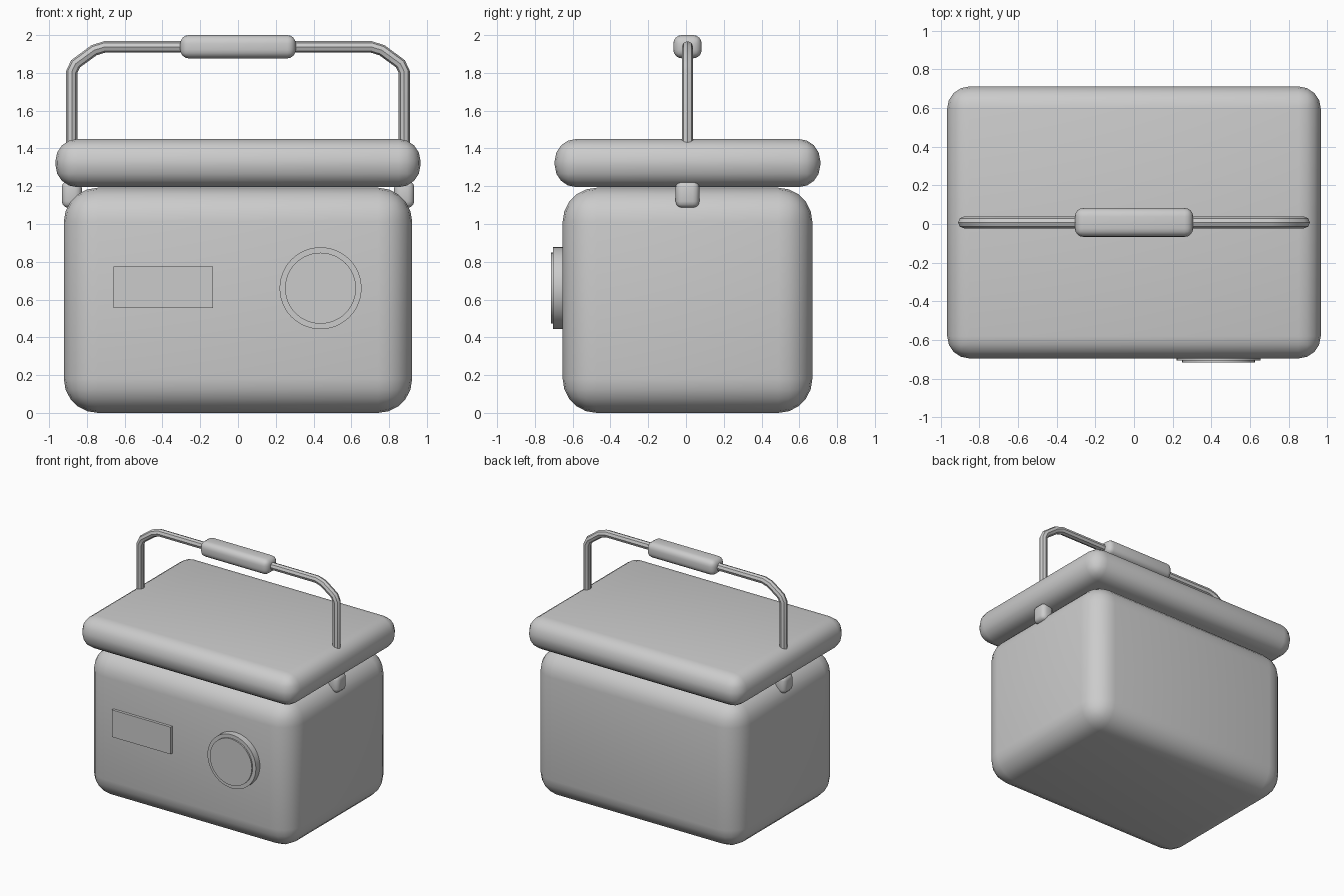
import bpy, math

if "Cube" in bpy.data.objects:
    bpy.data.objects.remove(bpy.data.objects["Cube"])

GREY = bpy.data.materials.new("plain_grey")
GREY.diffuse_color = (0.6, 0.6, 0.6, 1)
GREY.use_nodes = True
GREY.node_tree.nodes["Principled BSDF"].inputs["Base Color"].default_value = GREY.diffuse_color
CY = 0.008  # depth centre of the box, lid and handle


def finish(obj, name, bevel=0, segments=4, angle=60):
    """Name, colour, round and smooth one part."""
    obj.name = name
    obj.data.materials.append(GREY)
    bpy.ops.object.select_all(action='DESELECT')
    obj.select_set(True)
    bpy.context.view_layer.objects.active = obj
    if bevel:
        mod = obj.modifiers.new("rounding", 'BEVEL')
        mod.width, mod.segments, mod.limit_method = bevel, segments, 'NONE'
        bpy.ops.object.modifier_apply(modifier=mod.name)
    bpy.ops.object.shade_smooth_by_angle(angle=math.radians(angle))


def box(name, lo, hi, bevel=0, segments=4, angle=60):
    bpy.ops.mesh.primitive_cube_add(size=1, location=[(a + b) / 2 for a, b in zip(lo, hi)])
    obj = bpy.context.object
    obj.scale = [b - a for a, b in zip(lo, hi)]
    bpy.ops.object.transform_apply(location=False, rotation=False, scale=True)
    finish(obj, name, bevel, segments, angle)


def disc(name, radius, front, back):
    bpy.ops.mesh.primitive_cylinder_add(
        vertices=48, radius=radius, depth=back - front,
        location=(0.437, (front + back) / 2, 0.66), rotation=(math.pi / 2, 0, 0))
    finish(bpy.context.object, name, angle=30)


# Cooler box and lid
box("body", (-0.922, CY - 0.661, 0.0), (0.922, CY + 0.661, 1.192), 0.18, 5)
box("lid", (-0.966, CY - 0.703, 1.195), (0.966, CY + 0.703, 1.45), 0.115, 4)

# Front details
box("label_plate", (-0.66, -0.675, 0.555), (-0.132, -0.62, 0.775), angle=30)
disc("dial_rim", 0.217, -0.705, -0.62)
disc("dial_face", 0.188, -0.716, -0.62)

# Handle mounts on both sides
for side, word in ((-1, "left"), (1, "right")):
    x = 0.88 * side
    box(word + "_handle_mount", (x - 0.053, CY - 0.063, 1.085), (x + 0.053, CY + 0.063, 1.228), 0.035, 3)

# Bent carrying rod
half = [(0.88, 1.16), (0.88, 1.806), (0.86, 1.848), (0.762, 1.92), (0.704, 1.938)]
path = [(-x, z) for x, z in half] + half[::-1]
curve = bpy.data.curves.new("handle_rod", 'CURVE')
curve.dimensions = '3D'
curve.bevel_depth, curve.bevel_resolution, curve.use_fill_caps = 0.03, 2, True
spline = curve.splines.new('POLY')
spline.points.add(len(path) - 1)
for point, (x, z) in zip(spline.points, path):
    point.co = (x, CY, z, 1)
rod = bpy.data.objects.new("handle_rod", curve)
bpy.context.collection.objects.link(rod)
bpy.ops.object.select_all(action='DESELECT')
rod.select_set(True)
bpy.context.view_layer.objects.active = rod
bpy.ops.object.convert(target='MESH')
finish(bpy.context.object, "handle_rod", angle=30)

# Hand grip
box("grip", (-0.306, CY - 0.075, 1.877), (0.306, CY + 0.075, 2.0), 0.045, 4)
